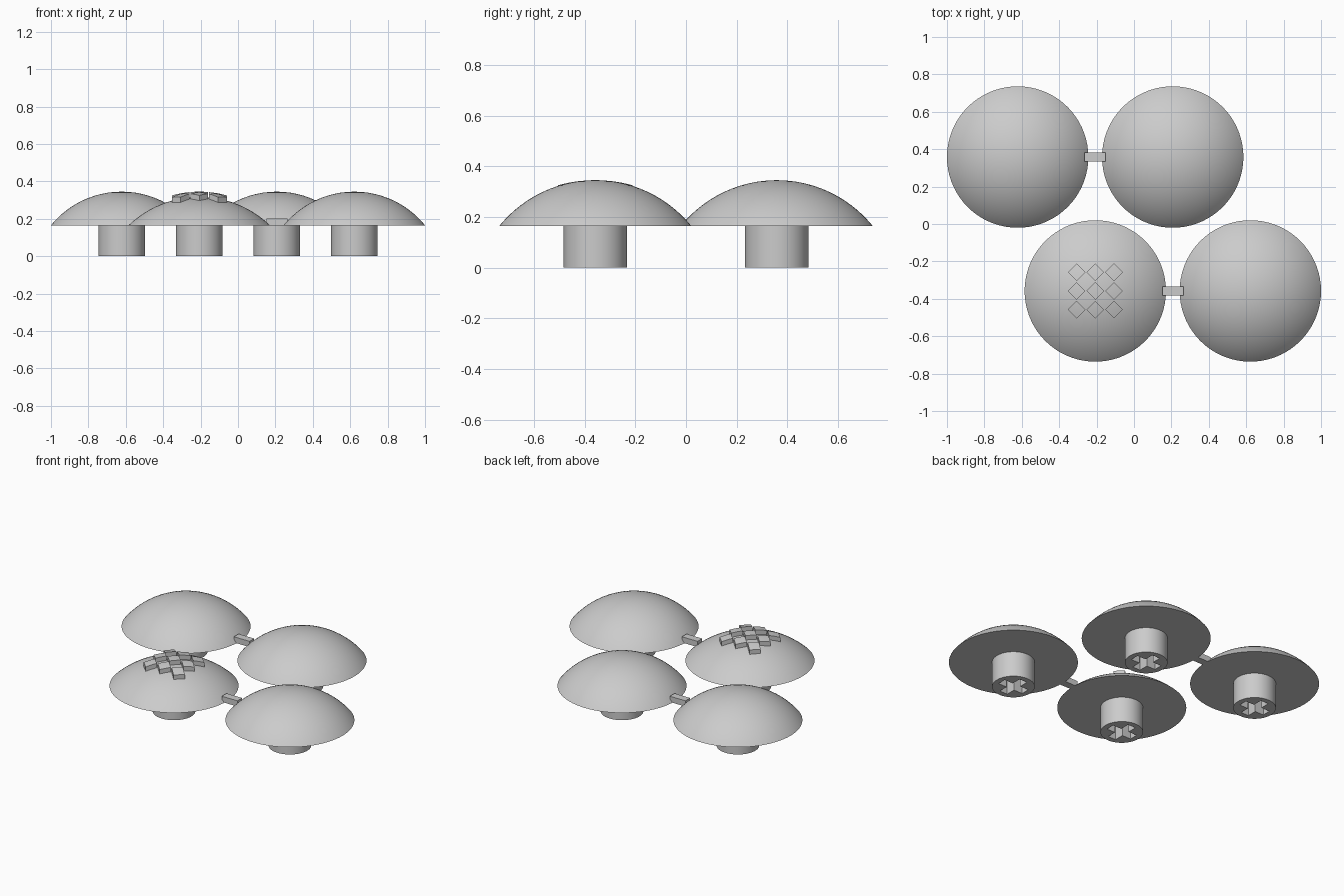
import bpy
import bmesh
import math
from mathutils import Matrix

cube = bpy.data.objects.get("Cube")
if cube:
    bpy.data.objects.remove(cube, do_unlink=True)

RADIUS = 0.378      # dome rim radius
BASE = 0.165        # height of the dome underside
FULL, LOW = 0.18, 0.152   # plain and textured dome heights
TILE_RISE = 0.028
PITCH = 0.1

grey = bpy.data.materials.new("plain grey")
grey.use_nodes = True
grey.diffuse_color = (0.6, 0.6, 0.6, 1)
grey.node_tree.nodes["Principled BSDF"].inputs["Base Color"].default_value = (0.6, 0.6, 0.6, 1)


def make_object(name, bm, location=(0, 0, 0)):
    bmesh.ops.recalc_face_normals(bm, faces=bm.faces[:])
    mesh = bpy.data.meshes.new(name)
    bm.to_mesh(mesh)
    bm.free()
    mesh.materials.append(grey)
    obj = bpy.data.objects.new(name, mesh)
    obj.location = location
    bpy.context.collection.objects.link(obj)
    return obj


def smooth(obj):
    bpy.ops.object.select_all(action="DESELECT")
    obj.select_set(True)
    bpy.context.view_layer.objects.active = obj
    bpy.ops.object.shade_smooth_by_angle(angle=math.radians(30))


def cap_height(r, height):
    """Height of a spherical cap above its rim at distance r from its axis."""
    ball = (RADIUS ** 2 + height ** 2) / (2 * height)
    return math.sqrt(ball ** 2 - r ** 2) - ball + height


# Solid dome with a flat underside, spun from an arc profile
def dome(name, height, location, rings=16):
    bm = bmesh.new()
    radii = [RADIUS * math.sin(math.pi / 2 * i / rings) for i in range(rings + 1)]
    verts = [bm.verts.new((r, 0, cap_height(r, height))) for r in radii]
    edges = [bm.edges.new(pair) for pair in zip(verts, verts[1:])]
    bmesh.ops.spin(bm, geom=verts + edges, cent=(0, 0, 0), axis=(0, 0, 1),
                   angle=math.tau, steps=72, use_merge=True)
    bmesh.ops.remove_doubles(bm, verts=bm.verts[:], dist=0.0001)
    bmesh.ops.holes_fill(bm, edges=[e for e in bm.edges if e.is_boundary], sides=0)
    smooth(make_object(name, bm, location))


# Round stem with a cross-shaped socket in its lower end
def stem(name):
    bm = bmesh.new()
    bmesh.ops.create_cone(bm, cap_ends=True, segments=64, radius1=0.125, radius2=0.125,
                          depth=BASE, matrix=Matrix.Translation((0, 0, BASE / 2)))
    obj = make_object(name, bm)
    arm, half = 0.09, 0.028
    quarter = [(arm, -half), (arm, half), (half, half)]
    bm = bmesh.new()
    outline = []
    for k in range(4):
        turn = Matrix.Rotation(k * math.pi / 2, 2)
        for x, y in quarter:
            outline.append(bm.verts.new((
                turn[0][0] * x + turn[0][1] * y,
                turn[1][0] * x + turn[1][1] * y, -0.05)))
    face = bm.faces.new(outline)
    top = bmesh.ops.extrude_face_region(bm, geom=[face])["geom"]
    bmesh.ops.translate(bm, vec=(0, 0, 0.2),
                        verts=[g for g in top if isinstance(g, bmesh.types.BMVert)])
    cutter = make_object("socket_cutter", bm)
    cutter.hide_render = True
    mod = obj.modifiers.new("socket", "BOOLEAN")
    mod.operation = "DIFFERENCE"
    mod.solver = "EXACT"
    mod.object = cutter
    bpy.context.view_layer.objects.active = obj
    bpy.ops.object.modifier_apply(modifier=mod.name)
    bpy.data.objects.remove(cutter, do_unlink=True)
    smooth(obj)
    return obj


# Raised diamond tile whose top follows the dome
def tile(name, cx, cy, location):
    bm = bmesh.new()
    place = Matrix.Translation((cx, cy, 0)) @ Matrix.Rotation(math.pi / 4, 4, "Z")
    bmesh.ops.create_grid(bm, x_segments=4, y_segments=4, size=0.0332, matrix=place)
    for v in bm.verts:
        v.co.z = cap_height(v.co.xy.length, LOW) - 0.01
    top = bmesh.ops.extrude_face_region(bm, geom=bm.faces[:])["geom"]
    bmesh.ops.translate(bm, vec=(0, 0, TILE_RISE + 0.01),
                        verts=[g for g in top if isinstance(g, bmesh.types.BMVert)])
    smooth(make_object(name, bm, location))


# Small bar joining two neighbouring domes
def bar(name, x, y):
    bm = bmesh.new()
    bmesh.ops.create_cube(bm, size=1, matrix=Matrix.Diagonal((0.112, 0.048, 0.037, 1)))
    make_object(name, bm, (x, y, BASE + 0.0185))


# Two staggered rows of two caps
caps = {
    "back_right": (-0.622, 0.358, FULL),
    "back_left": (0.207, 0.358, FULL),
    "front_right": (-0.207, -0.358, LOW),
    "front_left": (0.622, -0.358, FULL),
}
first_stem = None
for side, (x, y, height) in caps.items():
    dome(side + "_dome", height, (x, y, BASE))
    if first_stem is None:
        first_stem = post = stem(side + "_stem")
    else:
        post = bpy.data.objects.new(side + "_stem", first_stem.data)
        bpy.context.collection.objects.link(post)
    post.location = (x, y, 0)

# Three by three tile pattern on the lower dome
tx, ty, _ = caps["front_right"]
for row in (-1, 0, 1):
    for col in (-1, 0, 1):
        tile(f"diamond_tile_{row + 2}_{col + 2}", col * PITCH, row * PITCH, (tx, ty, BASE))

bar("back_bar", -0.2075, 0.358)
bar("front_bar", 0.2075, -0.358)
